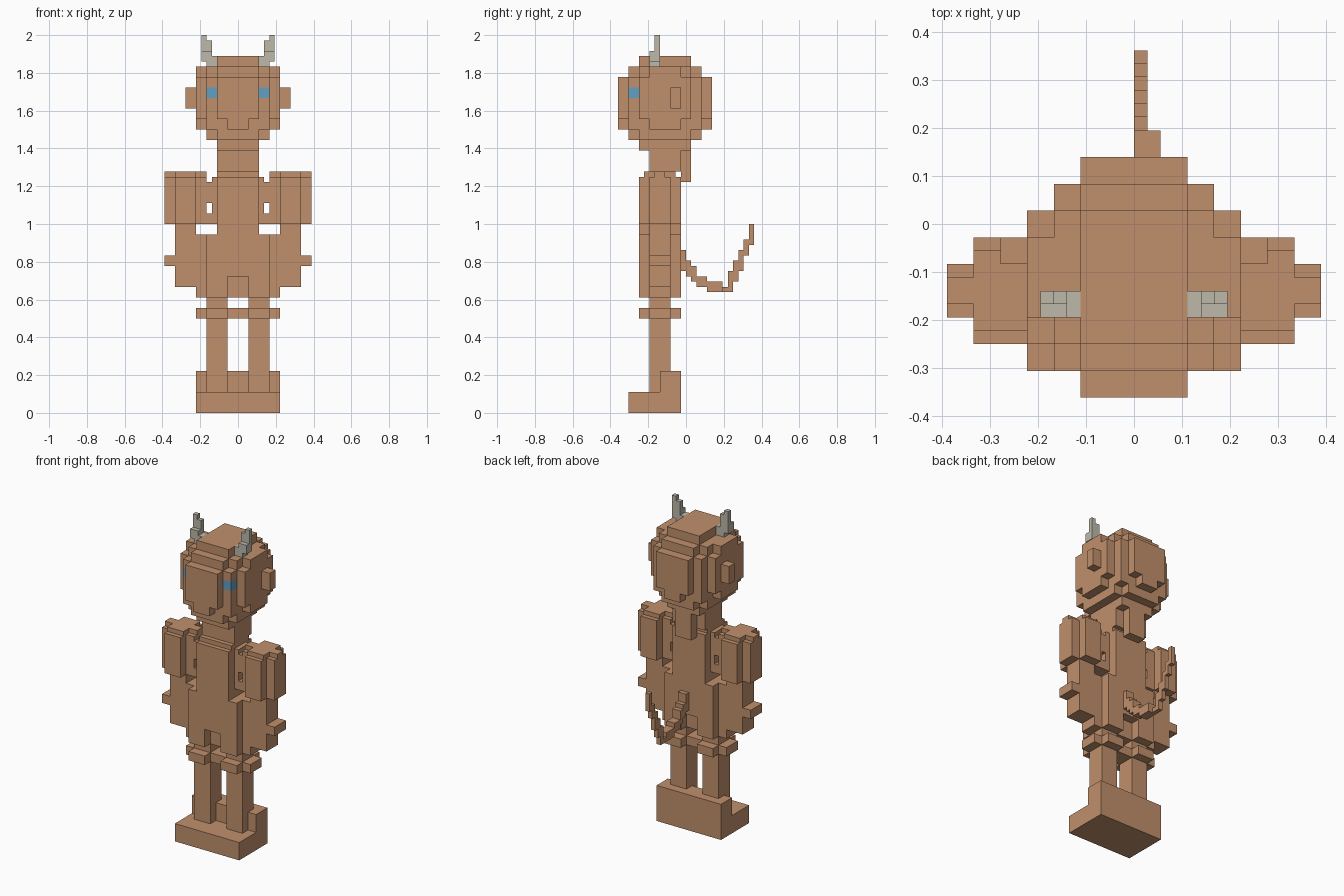
import bpy
import bmesh
from mathutils import Matrix, Vector

cube = bpy.data.objects.get("Cube")
if cube:
    bpy.data.objects.remove(cube, do_unlink=True)

U = 1 / 18          # edge of one block
Y0 = -6.5           # front-most block row


def material(name, rgb):
    m = bpy.data.materials.new(name)
    m.use_nodes = True
    m.diffuse_color = (*rgb, 1)
    bsdf = m.node_tree.nodes["Principled BSDF"]
    bsdf.inputs["Base Color"].default_value = (*rgb, 1)
    bsdf.inputs["Roughness"].default_value = 0.9
    return m


SKIN = material("tan brown", (0.53, 0.28, 0.15))
BLUE = material("eye blue", (0.115, 0.35, 0.54))
BONE = material("horn grey", (0.51, 0.485, 0.40))


def blocks(name, mat, boxes, side=1):
    """One object from boxes (x0, x1, y0, y1, z0, z1) in blocks; side -1 mirrors x."""
    bm = bmesh.new()
    for x0, x1, y0, y1, z0, z1 in boxes:
        centre = Vector((side * (x0 + x1) / 2, (y0 + y1) / 2 + Y0, (z0 + z1) / 2)) * U
        size = Vector((x1 - x0, y1 - y0, z1 - z0)) * U
        bmesh.ops.create_cube(bm, size=1, matrix=Matrix.Translation(centre) @ Matrix.Diagonal((*size, 1)))
    mesh = bpy.data.meshes.new(name)
    bm.to_mesh(mesh)
    bm.free()
    mesh.materials.append(mat)
    obj = bpy.data.objects.new(name, mesh)
    bpy.context.collection.objects.link(obj)
    return obj


def pair(name, mat, boxes):
    blocks("left_" + name, mat, boxes)
    blocks("right_" + name, mat, boxes, -1)


# Base with raised heel
blocks("feet", SKIN, [(-4, 4, 1, 6, 0, 2), (-4, 4, 4, 6, 2, 4)])

# Legs, knee bands and thighs (plus-shaped sections)
pair("leg", SKIN, [(1, 3, 3, 5, 2, 11)])
pair("knee_band", SKIN, [(1, 3, 2, 6, 9, 10), (0, 4, 3, 5, 9, 10)])
pair("thigh", SKIN, [(1, 3, 2, 6, 11, 13), (0, 4, 3, 5, 11, 13)])

# Torso
blocks("torso", SKIN, [
    (-3, 3, 2, 6, 13, 17), (-4, 4, 3, 5, 13, 17),
    (-2, 2, 2, 6, 17, 22.5), (-2, 2, 2.5, 5.5, 22.5, 23)])

# Shoulder joints
pair("shoulder_joint", SKIN, [
    (2, 3, 3, 5, 18, 19), (2, 2.5, 3, 5, 19, 20),
    (2, 3, 3, 5, 20, 22), (2, 2.5, 3, 5, 22, 22.5)])

# Arms with thumbs
pair("upper_arm", SKIN, [
    (4, 6, 2, 6, 18, 22.5), (4, 6, 2.5, 5.5, 22.5, 23), (3, 7, 3, 5, 18, 22.5),
    (3, 7, 3.5, 4.5, 22.5, 23)])
pair("forearm", SKIN, [(4, 6, 3, 5, 12, 18)])
pair("thumb", SKIN, [(6, 7, 3, 5, 14, 15)])

# Neck and hanging hair
blocks("neck", SKIN, [(-2, 2, 3, 6, 23, 25)])
blocks("hair_tail", SKIN, [(-1, 1, 6, 7, 22, 26)])

# Stepped round head, leaving the eye cells open
head = [
    (-2, 2, 0, 9, 28, 32), (-1, 1, 0, 9, 27, 28),
    (-2, 2, 1, 8, 26, 33), (-3, 3, 2, 8, 27, 32),
    (-3, 3, 2, 7, 26, 33), (-2, 2, 2, 7, 25, 34),
    (-4, 4, 2, 7, 28, 32), (-4, 4, 3, 6, 27, 33)]
for x in (-3, 2):
    head += [(x, x + 1, 1, 2, 27, 30), (x, x + 1, 1, 2, 31, 32)]
blocks("head", SKIN, head)
pair("eye", BLUE, [(2, 3, 1, 2, 30, 31)])
pair("ear", SKIN, [(4, 5, 5, 6, 29, 31)])

# Horns
pair("horn", BONE, [
    (2, 2.5, 3, 4, 33, 34), (2.5, 3, 3, 4, 33, 34.5), (3, 3.5, 3, 4, 33.5, 34.5),
    (2.5, 3, 3.5, 4, 34.5, 35.5), (3, 3.5, 3.5, 4, 34.5, 36)])

# Curved tail: (start, end, bottom, top) in half blocks behind the torso
steps = [(0, 1, 27, 31), (1, 2, 26, 29), (2, 3, 25, 28), (3, 5, 24, 26),
         (5, 8, 23, 25), (8, 9, 23, 24), (9, 10, 23, 27), (10, 11, 25, 29),
         (11, 12, 27, 31), (12, 13, 30, 33), (13, 14, 32, 36)]
blocks("tail", SKIN, [
    (0, 1 if a < 8 else 0.5, 6 + a / 2, 6 + b / 2, c / 2, d / 2) for a, b, c, d in steps])
